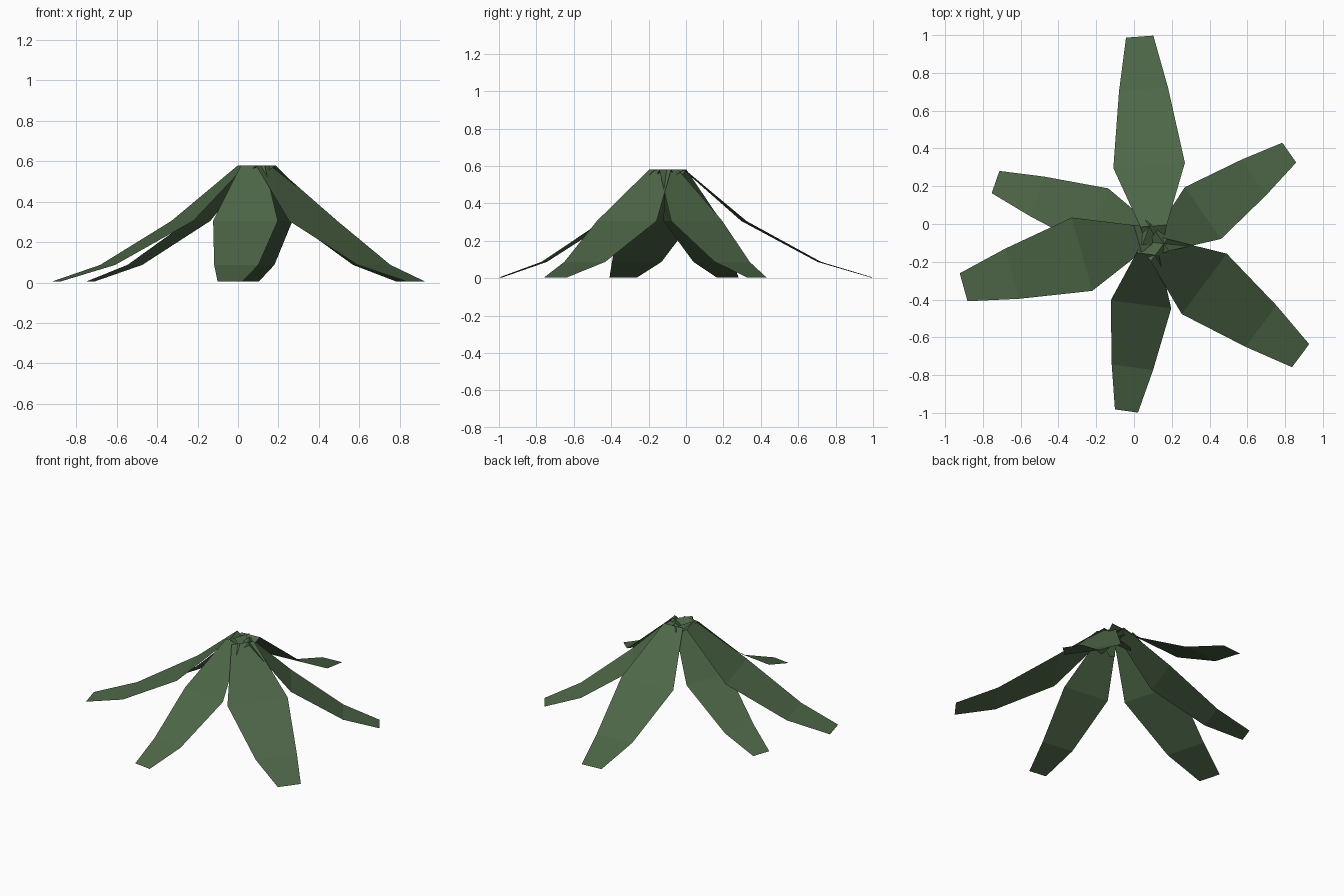
import bpy
from mathutils import Vector

if "Cube" in bpy.data.objects:
    bpy.data.objects.remove(bpy.data.objects["Cube"])

green = bpy.data.materials.new("dark leaf green")
green.diffuse_color = (0.076, 0.135, 0.064, 1)
green.use_nodes = True
green.node_tree.nodes["Principled BSDF"].inputs["Base Color"].default_value = green.diffuse_color

# Leaf profile: position along the axis (0 = widest point, 1 = tip), height, width
PROFILE = [(-0.74, 0.47, 0.04),   # short tail tucked under the crown
           (-0.47, 0.58, 0.14),   # crown
           (0.00, 0.305, 0.38),   # widest part
           (0.59, 0.087, 0.26),
           (1.00, 0.004, 0.145)]  # blunt tip


def leaf(name, mid, tip, scale):
    """A folded strip drooping from the crown to the ground."""
    mid, tip = Vector(mid), Vector(tip)
    axis = tip - mid
    side = Vector((-axis.y, axis.x)).normalized()
    verts = []
    for t, z, width in PROFILE:
        c = mid + axis * t
        for s in (-0.5, 0.5):
            p = c + side * s * width * scale
            verts.append((p.x, p.y, z))
    faces = [(2 * i, 2 * i + 2, 2 * i + 3, 2 * i + 1)
             for i in range(len(PROFILE) - 1)]
    mesh = bpy.data.meshes.new(name)
    mesh.from_pydata(verts, [], faces)
    mesh.materials.append(green)
    bpy.context.collection.objects.link(bpy.data.objects.new(name, mesh))


# Six leaves around the crown
leaf("back_leaf", (0.08, 0.31), (0.03, 0.992), 1.0)
leaf("back_right_leaf", (0.365, 0.058), (0.822, 0.378), 0.88)
leaf("front_right_leaf", (0.372, -0.317), (0.882, -0.697), 1.05)
leaf("front_leaf", (0.037, -0.425), (-0.04, -0.99), 0.85)
leaf("front_left_leaf", (-0.275, -0.16), (-0.902, -0.335), 1.06)
leaf("back_left_leaf", (-0.19, 0.034), (-0.733, 0.222), 0.86)
